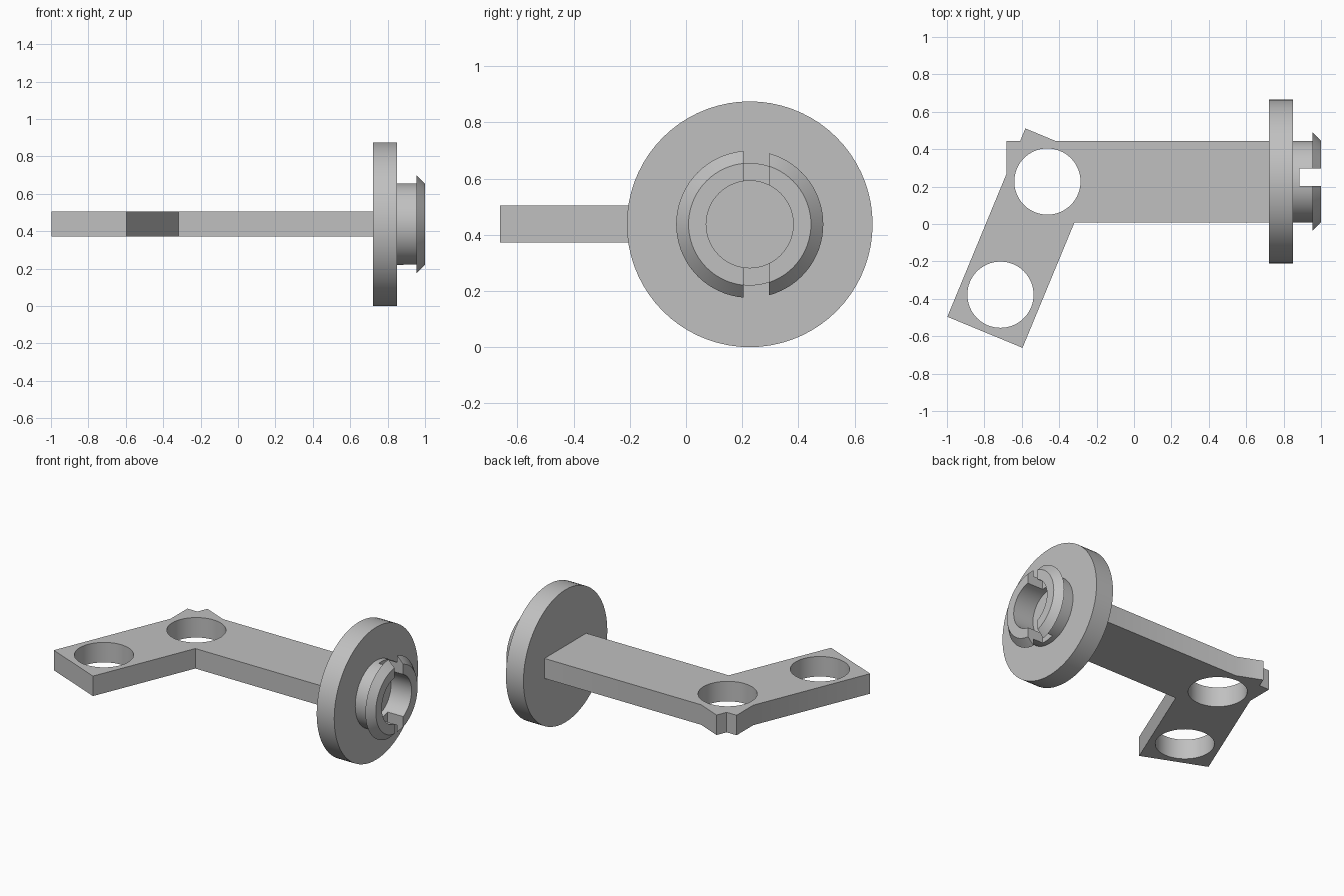
import bpy, bmesh, math
from mathutils import Matrix, Vector

if "Cube" in bpy.data.objects:
    bpy.data.objects.remove(bpy.data.objects["Cube"], do_unlink=True)

AXIS_Y, AXIS_Z = 0.227, 0.4375   # centre line of the disc and stub

grey = bpy.data.materials.new("light_grey")
grey.use_nodes = True
colour = (0.53, 0.53, 0.53, 1)
grey.diffuse_color = colour
grey.node_tree.nodes["Principled BSDF"].inputs["Base Color"].default_value = colour


def make_object(name, bm):
    bmesh.ops.recalc_face_normals(bm, faces=bm.faces)
    mesh = bpy.data.meshes.new(name)
    bm.to_mesh(mesh)
    bm.free()
    mesh.materials.append(grey)
    obj = bpy.data.objects.new(name, mesh)
    bpy.context.collection.objects.link(obj)
    return obj


def activate(obj):
    bpy.ops.object.select_all(action='DESELECT')
    obj.select_set(True)
    bpy.context.view_layer.objects.active = obj


def cut(obj, cutter):
    cutter.hide_render = True
    activate(obj)
    mod = obj.modifiers.new("cut", 'BOOLEAN')
    mod.operation, mod.solver, mod.object = 'DIFFERENCE', 'EXACT', cutter
    bpy.ops.object.modifier_apply(modifier=mod.name)
    bpy.data.objects.remove(cutter, do_unlink=True)


def smooth(obj):
    activate(obj)
    bpy.ops.object.shade_smooth_by_angle(angle=math.radians(30))


# Angled bracket: flat outline, extruded to its thickness
outline = [(0.73, 0.009), (0.73, 0.445), (-0.422, 0.445), (-0.581, 0.511),
           (-0.608, 0.445), (-0.681, 0.445), (-0.681, 0.27),
           (-0.998, -0.496), (-0.596, -0.662), (-0.318, 0.009)]
bottom, top = 0.373, 0.505
bm = bmesh.new()
face = bm.faces.new([bm.verts.new((x, y, bottom)) for x, y in outline])
ext = bmesh.ops.extrude_face_region(bm, geom=[face])
bmesh.ops.translate(bm, vec=(0, 0, top - bottom),
                    verts=[v for v in ext["geom"] if isinstance(v, bmesh.types.BMVert)])
bracket = make_object("bracket_arm", bm)

# Two round holes through the bracket
for x, y in [(-0.463, AXIS_Y), (-0.714, -0.378)]:
    bm = bmesh.new()
    bmesh.ops.create_cone(bm, cap_ends=True, segments=64, radius1=0.177, radius2=0.177,
                          depth=0.5, matrix=Matrix.Translation((x, y, AXIS_Z)))
    cut(bracket, make_object("hole_cutter", bm))
smooth(bracket)

# Disc with hollow lipped stub, turned around the x direction
profile = [(0.722, 0), (0.722, 0.4375), (0.85, 0.4375), (0.85, 0.218), (0.955, 0.218),
           (0.955, 0.262), (1, 0.218), (1, 0.155), (0.85, 0.155), (0.85, 0)]
centre = Vector((0, AXIS_Y, AXIS_Z))
bm = bmesh.new()
ring = [bm.verts.new(centre + Vector((x, 0, r))) for x, r in profile]
edges = [bm.edges.new(pair) for pair in zip(ring, ring[1:])]
bmesh.ops.spin(bm, geom=ring + edges, cent=centre, axis=(1, 0, 0),
               angle=math.tau, steps=72, use_duplicate=False)
bmesh.ops.remove_doubles(bm, verts=bm.verts, dist=0.0005)
disc = make_object("disc_with_stub", bm)

# Slot across the stub
bm = bmesh.new()
bmesh.ops.create_cube(bm, size=1, matrix=Matrix.Translation((0.985, 0.25, AXIS_Z))
                      @ Matrix.Diagonal((0.2, 0.091, 0.7, 1)))
cut(disc, make_object("slot_cutter", bm))
smooth(disc)
